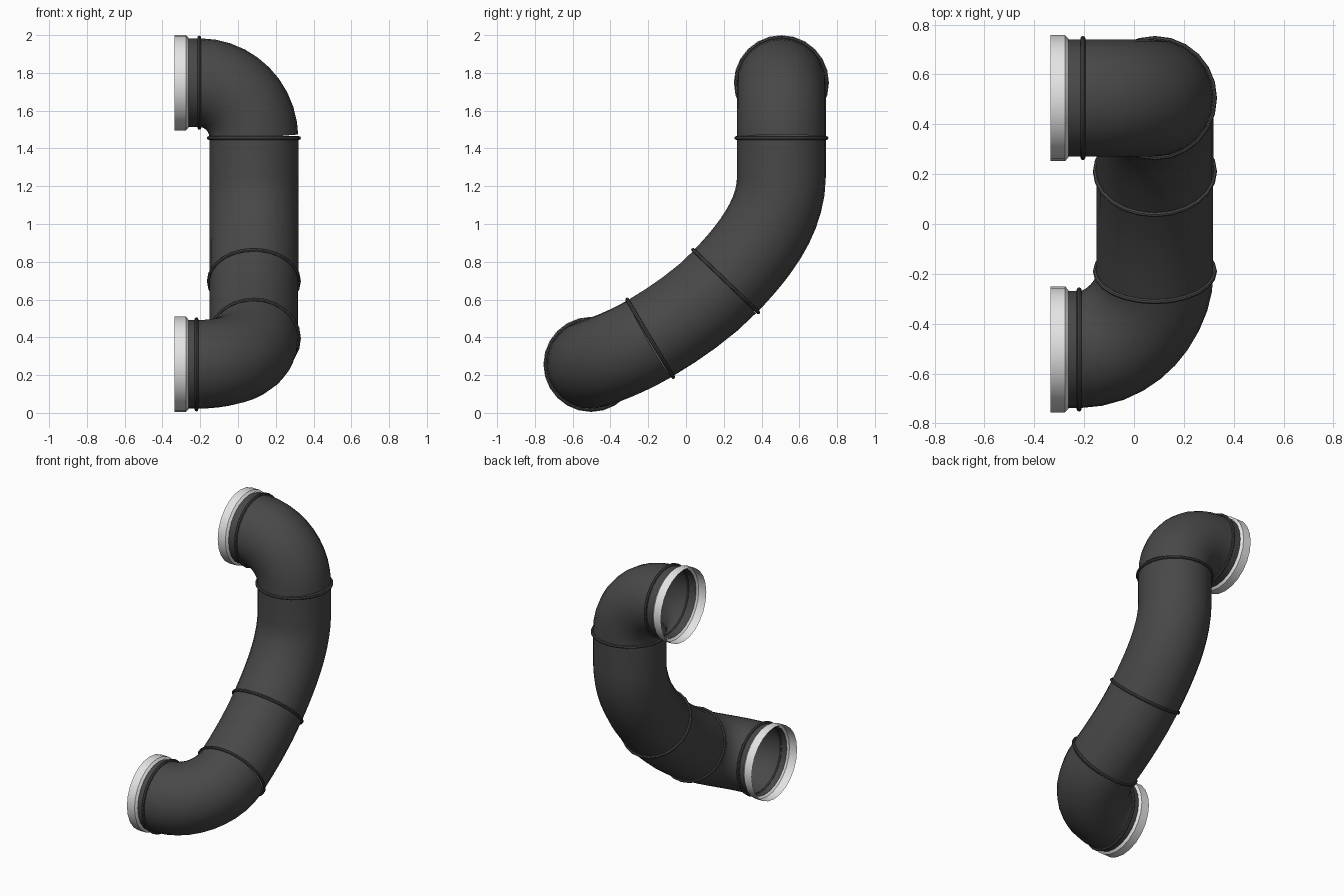
import bpy, bmesh, math
from mathutils import Vector
from mathutils.geometry import interpolate_bezier

if "Cube" in bpy.data.objects:
    bpy.data.objects.remove(bpy.data.objects["Cube"])

SIDES = 24
PIPE_R = 0.235


def material(name, value):
    m = bpy.data.materials.new(name)
    m.use_nodes = True
    color = (value, value, value, 1)
    m.diffuse_color = color
    m.node_tree.nodes["Principled BSDF"].inputs["Base Color"].default_value = color
    return m


dark = material("dark grey", 0.065)
light = material("light grey", 0.78)


def finish(obj, name, mat):
    obj.name = name
    obj.data.materials.clear()
    obj.data.materials.append(mat)
    bpy.ops.object.select_all(action="DESELECT")
    obj.select_set(True)
    bpy.context.view_layer.objects.active = obj
    bpy.ops.object.shade_smooth_by_angle(angle=math.radians(35))


def sweep(name, path, radii, mat):
    """Open tube along a path, with one radius per path point."""
    bm = bmesh.new()
    loops, prev, side = [], None, None
    for i, p in enumerate(path):
        tangent = (path[min(i + 1, len(path) - 1)] - path[max(i - 1, 0)]).normalized()
        if prev is None:
            side = tangent.orthogonal().normalized()
        else:
            side = prev.rotation_difference(tangent) @ side
        up = tangent.cross(side)
        prev = tangent
        angles = [math.tau * k / SIDES for k in range(SIDES)]
        loops.append([bm.verts.new(p + radii[i] * (side * math.cos(a) + up * math.sin(a)))
                      for a in angles])
    for a, b in zip(loops, loops[1:]):
        for k in range(SIDES):
            n = (k + 1) % SIDES
            bm.faces.new((a[k], a[n], b[n], b[k]))
    mesh = bpy.data.meshes.new(name)
    bm.to_mesh(mesh)
    bm.free()
    obj = bpy.data.objects.new(name, mesh)
    bpy.context.collection.objects.link(obj)
    finish(obj, name, mat)


def bend(start, start_dir, start_len, end, end_dir, end_len, count):
    return interpolate_bezier(start, start + start_dir * start_len,
                              end - end_dir * end_len, end, count)


def joint_ring(name, center, direction):
    bpy.ops.mesh.primitive_torus_add(
        major_segments=SIDES, minor_segments=8, major_radius=0.239, minor_radius=0.01,
        location=center, rotation=direction.to_track_quat("Z", "Y").to_euler())
    finish(bpy.context.object, name, dark)


# Joints along the pipe and the flow direction at each
X = 0.084
top_in, right = Vector((-0.205, 0.505, 1.748)), Vector((1, 0, 0))
top_out, down = Vector((X, 0.505, 1.455)), Vector((0, 0, -1))
mid_in, steep = Vector((X, 0.21, 0.698)), Vector((0, -0.69, -0.72)).normalized()
mid_out, shallow = Vector((X, -0.19, 0.395)), Vector((0, -0.86, -0.51)).normalized()
low_out, left = Vector((-0.22, -0.503, 0.257)), Vector((-1, 0, 0))
top_end = Vector((-0.268, top_in.y, top_in.z))
low_end = Vector((-0.268, low_out.y, low_out.z))
bend_start = Vector((X, 0.505, 1.25))

# Pipe sections
sections = {
    "upper_elbow": [top_end] + bend(top_in, right, 0.16, top_out, down, 0.162, 11),
    "middle_bend": [top_out] + bend(bend_start, down, 0.22, mid_in, steep, 0.2, 11),
    "short_link": bend(mid_in, steep, 0.165, mid_out, shallow, 0.165, 5),
    "lower_elbow": bend(mid_out, shallow, 0.18, low_out, left, 0.17, 11) + [low_end],
}
for name, path in sections.items():
    sweep(name, path, [PIPE_R] * len(path), dark)

# Raised rings over the joints
for name, center, direction in (
        ("upper_end_ring", top_in, right), ("upper_joint_ring", top_out, down),
        ("middle_joint_ring", mid_in, steep), ("lower_joint_ring", mid_out, shallow),
        ("lower_end_ring", low_out, left)):
    joint_ring(name, center, direction)

# Light open collars at both pipe ends
for name, end in (("upper_collar", top_end), ("lower_collar", low_end)):
    path = [Vector((x, end.y, end.z)) for x in (-0.262, -0.276, -0.335)]
    sweep(name, path, [0.237, 0.252, 0.252], light)
